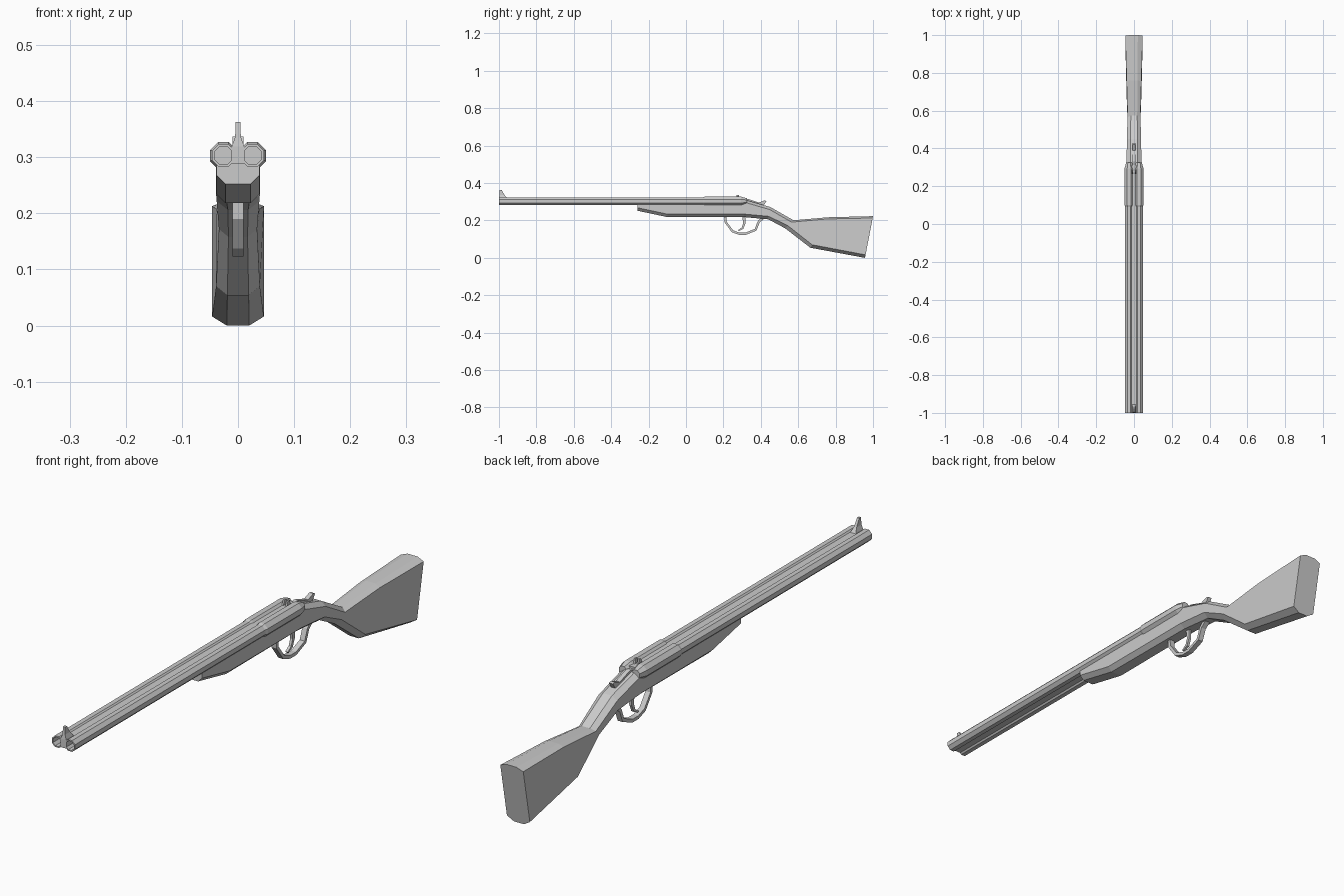
import bpy, bmesh
from math import cos, sin, pi


def make(name, bm):
    bmesh.ops.recalc_face_normals(bm, faces=bm.faces)
    me = bpy.data.meshes.new(name)
    bm.to_mesh(me)
    bm.free()
    ob = bpy.data.objects.new(name, me)
    bpy.context.collection.objects.link(ob)
    return ob


def loft(name, rings, closed=False):
    """Skin a series of equal-length point rings; cap the ends unless closed."""
    bm = bmesh.new()
    vs = [[bm.verts.new(p) for p in r] for r in rings]
    pairs = list(zip(vs, vs[1:])) + ([(vs[-1], vs[0])] if closed else [])
    for a, b in pairs:
        for i in range(len(a)):
            j = (i + 1) % len(a)
            bm.faces.new((a[i], a[j], b[j], b[i]))
    if not closed:
        bm.faces.new(vs[0])
        bm.faces.new(vs[-1])
    return make(name, bm)


def plate(name, pts, half):
    """Side profile (y, z) extruded across x."""
    return loft(name, [[(s * half, y, z) for y, z in pts] for s in (-1, 1)])


def octagon(cx, y, apothem, cz=0.303):
    r = apothem / cos(pi / 8)
    return [(cx + r * cos(pi / 8 + i * pi / 4), y, cz + r * sin(pi / 8 + i * pi / 4))
            for i in range(8)]


# Stock: slanted eight-sided sections (top y, top z, bottom y, bottom z,
# half width, half flat, top chamfer, bottom chamfer)
stock = [
    (-0.26, 0.290, -0.26, 0.252, 0.038, 0.022, 0.004, 0.016),
    (-0.10, 0.290, -0.10, 0.218, 0.038, 0.022, 0.004, 0.016),
    (0.31, 0.312, 0.31, 0.218, 0.039, 0.020, 0.014, 0.016),
    (0.45, 0.272, 0.44, 0.206, 0.038, 0.018, 0.014, 0.016),
    (0.575, 0.201, 0.53, 0.158, 0.034, 0.017, 0.010, 0.014),
    (0.76, 0.217, 0.665, 0.054, 0.039, 0.019, 0.009, 0.016),
    (1.00, 0.223, 0.957, 0.000, 0.046, 0.020, 0.010, 0.016),
]
rings = []
for yt, zt, yb, zb, w, f, ct, cb in stock:
    def at(x, z):
        t = (z - zb) / (zt - zb)
        return (x, yb + (yt - yb) * t, z)
    half = [(f, zb), (w, zb + cb), (w, zt - ct), (f, zt)]
    rings.append([at(x, z) for x, z in half] + [at(-x, z) for x, z in reversed(half)])
loft("stock", rings)

# Barrels with recessed bores, and thicker chambers with tapered rear ends
for side, cx in (("left", -0.026), ("right", 0.026)):
    loft(side + "_barrel", [octagon(cx, y, a) for y, a in
         ((-0.90, 0.016), (-1.0, 0.016), (-1.0, 0.0205), (0.12, 0.0205))])
    loft(side + "_chamber", [octagon(cx, y, a) for y, a in
         ((0.09, 0.0205), (0.10, 0.0238), (0.295, 0.0238), (0.325, 0.016))])

# Rib joining the barrels
plate("barrel_rib", [(-1, 0.288), (0.31, 0.288), (0.31, 0.319), (-1, 0.319)], 0.012)

# Front sight: blade on a flared foot
sight = [(0.012, -1.0, -0.955, 0.317), (0.005, -0.998, -0.970, 0.336),
         (0.0045, -0.996, -0.986, 0.363)]
loft("front_sight", [[(-w, a, z), (w, a, z), (w, b, z), (-w, b, z)] for w, a, b, z in sight])

# Rear sight: two small posts forming a notch
for side, s in (("left", -1), ("right", 1)):
    post = plate(side + "_rear_sight", [(0.262, 0.312), (0.29, 0.312), (0.282, 0.337), (0.272, 0.337)], 0.003)
    post.location.x = s * 0.007

# Opening lever behind the breech
plate("top_lever", [(0.29, 0.305), (0.33, 0.316), (0.39, 0.296), (0.42, 0.307),
                    (0.43, 0.304), (0.418, 0.284), (0.39, 0.278), (0.31, 0.290)], 0.008)

# Trigger guard: flat strip bent along a faceted path
outer = [(0.204, 0.225), (0.206, 0.190), (0.245, 0.137), (0.285, 0.123),
         (0.320, 0.123), (0.377, 0.146), (0.394, 0.190), (0.425, 0.215)]
inner = [(0.216, 0.225), (0.218, 0.193), (0.252, 0.147), (0.287, 0.135),
         (0.318, 0.135), (0.368, 0.155), (0.383, 0.195), (0.405, 0.220)]
w = 0.010
loft("trigger_guard", [[(-w, *o), (w, *o), (w, *i), (-w, *i)] for o, i in zip(outer, inner)])

# Trigger
plate("trigger", [(0.300, 0.225), (0.306, 0.185), (0.298, 0.162), (0.278, 0.148),
                  (0.282, 0.143), (0.306, 0.155), (0.318, 0.183), (0.318, 0.225)], 0.005)
